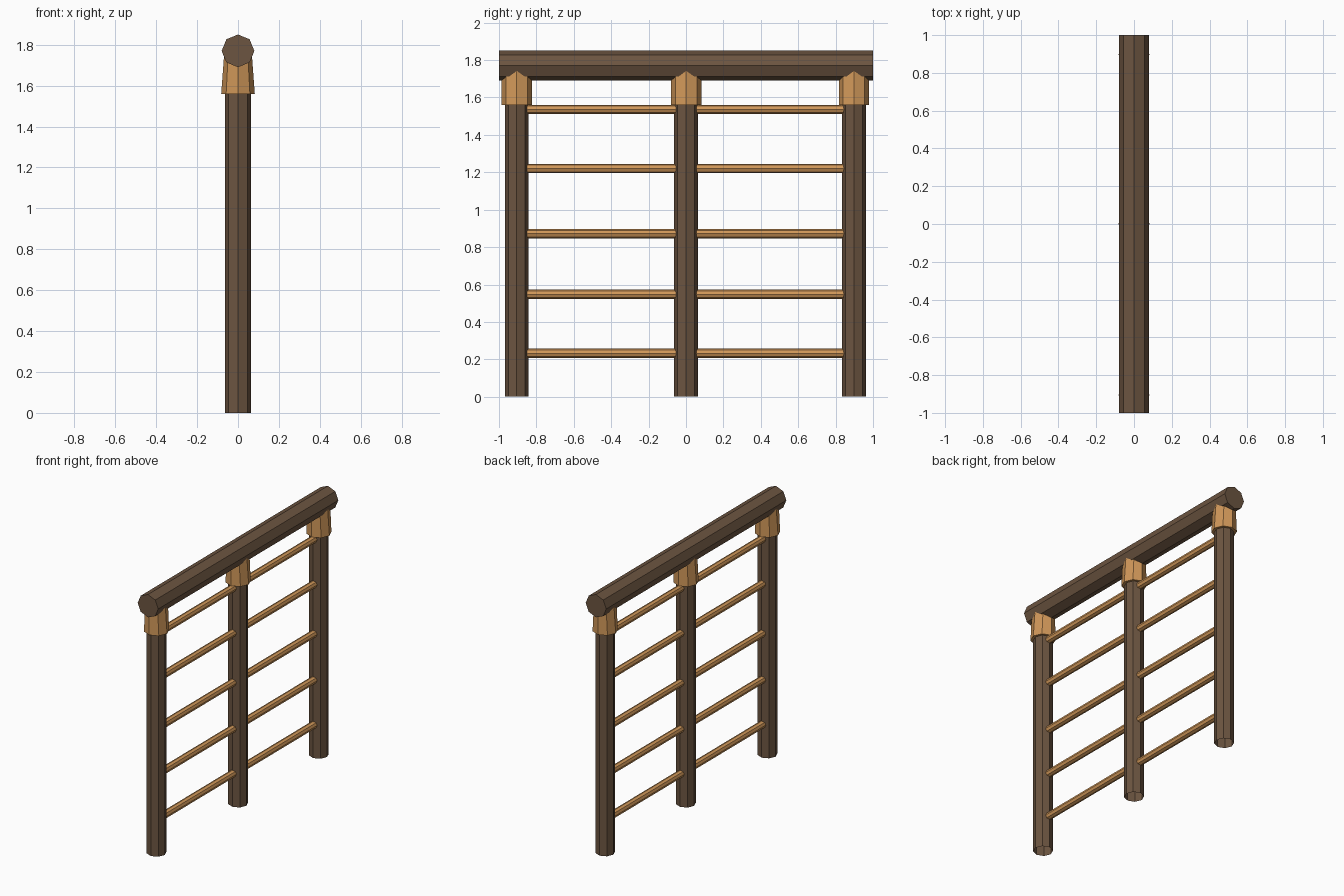
import bpy, bmesh
from math import cos, sin, pi

if "Cube" in bpy.data.objects:
    bpy.data.objects.remove(bpy.data.objects["Cube"])


def material(name, rgb):
    m = bpy.data.materials.new(name)
    m.diffuse_color = (*rgb, 1)
    m.use_nodes = True
    m.node_tree.nodes["Principled BSDF"].inputs["Base Color"].default_value = m.diffuse_color
    return m


DARK = material("dark_wood", (0.15, 0.09, 0.052))
TAN = material("tan_wood", (0.63, 0.31, 0.10))


def ring(bm, rx, ry, at, axis):
    """Eight-sided ring with corners on the axes, square to the given axis."""
    verts = []
    for i in range(8):
        u, v = rx * cos(i * pi / 4), ry * sin(i * pi / 4)
        if axis == "Z":
            verts.append(bm.verts.new((u, v, at)))
        else:
            verts.append(bm.verts.new((u, at, v)))
    return verts


def log(name, location, start, end, axis, mat, base_cap=True):
    """Flat-faced octagonal log; start and end are (position, rx, ry)."""
    bm = bmesh.new()
    a = ring(bm, start[1], start[2], start[0], axis)
    b = ring(bm, end[1], end[2], end[0], axis)
    for i in range(8):
        j = (i + 1) % 8
        bm.faces.new((a[i], a[j], b[j], b[i]))
    if base_cap:
        bm.faces.new(a[::-1])
    bm.faces.new(b)
    bmesh.ops.recalc_face_normals(bm, faces=bm.faces)
    mesh = bpy.data.meshes.new(name)
    bm.to_mesh(mesh)
    bm.free()
    mesh.materials.append(mat)
    obj = bpy.data.objects.new(name, mesh)
    obj.location = location
    bpy.context.collection.objects.link(obj)
    return obj


POSTS = {"front": -0.905, "middle": 0.001, "back": 0.898}
RUNG_HEIGHTS = (0.232, 0.547, 0.872, 1.22, 1.536)

# Top beam
log("top_beam", (0, 0, 1.77), (-1, 0.08, 0.08), (1, 0.08, 0.08), "Y", DARK)

# Posts, open at the ground, with tapered collars under the beam
for name, y in POSTS.items():
    log(f"{name}_post", (0, y, 0), (0, 0.064, 0.064), (1.72, 0.064, 0.064),
        "Z", DARK, base_cap=False)
    log(f"{name}_collar", (0, y, 0), (1.56, 0.082, 0.081), (1.75, 0.068, 0.081),
        "Z", TAN)

# Rungs spanning both bays
ys = list(POSTS.values())
for bay, (y0, y1) in zip(("front", "back"), zip(ys, ys[1:])):
    for n, z in enumerate(RUNG_HEIGHTS, 1):
        log(f"{bay}_rung_{n}", (0, 0, z), (y0 + 0.045, 0.025, 0.025),
            (y1 - 0.045, 0.025, 0.025), "Y", TAN)
